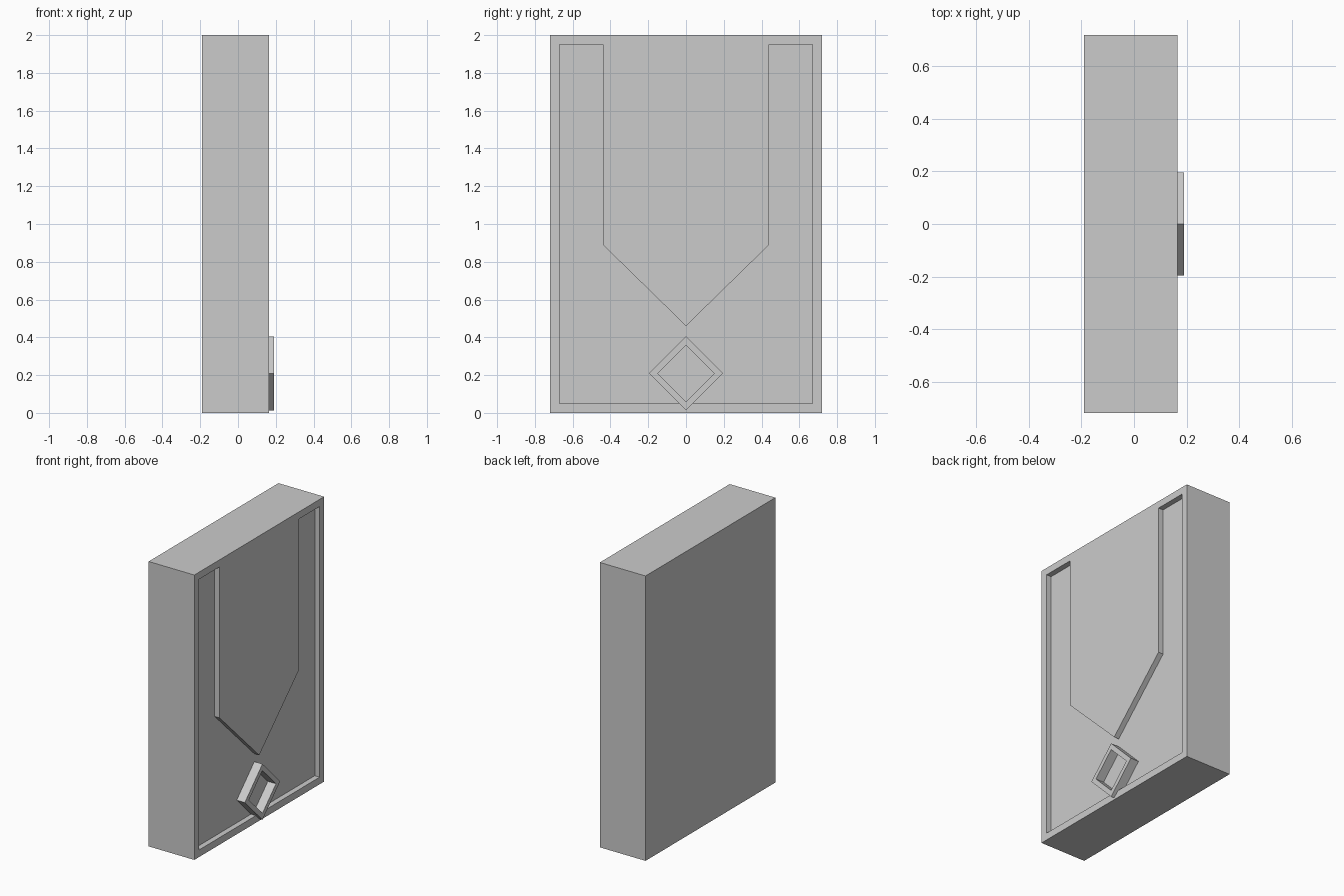
import bpy, bmesh

if "Cube" in bpy.data.objects:
    bpy.data.objects.remove(bpy.data.objects["Cube"])

BACK, FACE, FLOOR, TIP = -0.19, 0.165, 0.127, 0.19


def finish(name, bm):
    bmesh.ops.recalc_face_normals(bm, faces=bm.faces[:])
    mesh = bpy.data.meshes.new(name)
    bm.to_mesh(mesh)
    bm.free()
    obj = bpy.data.objects.new(name, mesh)
    bpy.context.collection.objects.link(obj)
    return obj


def prism(name, outline, x0, x1):
    """Extrude a (y, z) outline along x."""
    bm = bmesh.new()
    face = bm.faces.new([bm.verts.new((x0, y, z)) for y, z in outline])
    ext = bmesh.ops.extrude_face_region(bm, geom=[face])
    verts = [g for g in ext["geom"] if isinstance(g, bmesh.types.BMVert)]
    bmesh.ops.translate(bm, verts=verts, vec=(x1 - x0, 0, 0))
    # keep both caps so the solid is closed
    if not face.is_valid:
        bm.faces.new([v for v in bm.verts if abs(v.co.x - x0) < 1e-6])
    return finish(name, bm)


# Slab body
body = prism("slab_body", [(-0.72, 0), (0.72, 0), (0.72, 2), (-0.72, 2)], BACK, FACE)

# Recess around the pointed centre panel, mirrored about y = 0
half = [(0, 0.46), (0.44, 0.89), (0.44, 1.95), (0.67, 1.95), (0.67, 0.05)]
outline = half + [(-y, z) for y, z in reversed(half[1:])]
cutter = prism("recess_cutter", outline, FLOOR, FACE + 0.1)
cutter.hide_render = True

mod = body.modifiers.new("recess", "BOOLEAN")
mod.operation = "DIFFERENCE"
mod.solver = "EXACT"
mod.object = cutter
bpy.context.view_layer.objects.active = body
bpy.ops.object.modifier_apply(modifier=mod.name)
bpy.data.objects.remove(cutter)

# Diamond-shaped ring standing on the recess floor
bm = bmesh.new()
loops = []
for r, x in ((0.196, FLOOR - 0.002), (0.196, TIP), (0.15, TIP), (0.15, FLOOR - 0.002)):
    loops.append([bm.verts.new((x, r * y, 0.209 + r * z))
                  for y, z in ((1, 0), (0, 1), (-1, 0), (0, -1))])
for a, b in zip(loops, loops[1:] + loops[:1]):
    for i in range(4):
        j = (i + 1) % 4
        bm.faces.new((a[i], a[j], b[j], b[i]))
finish("diamond_ring", bm)
